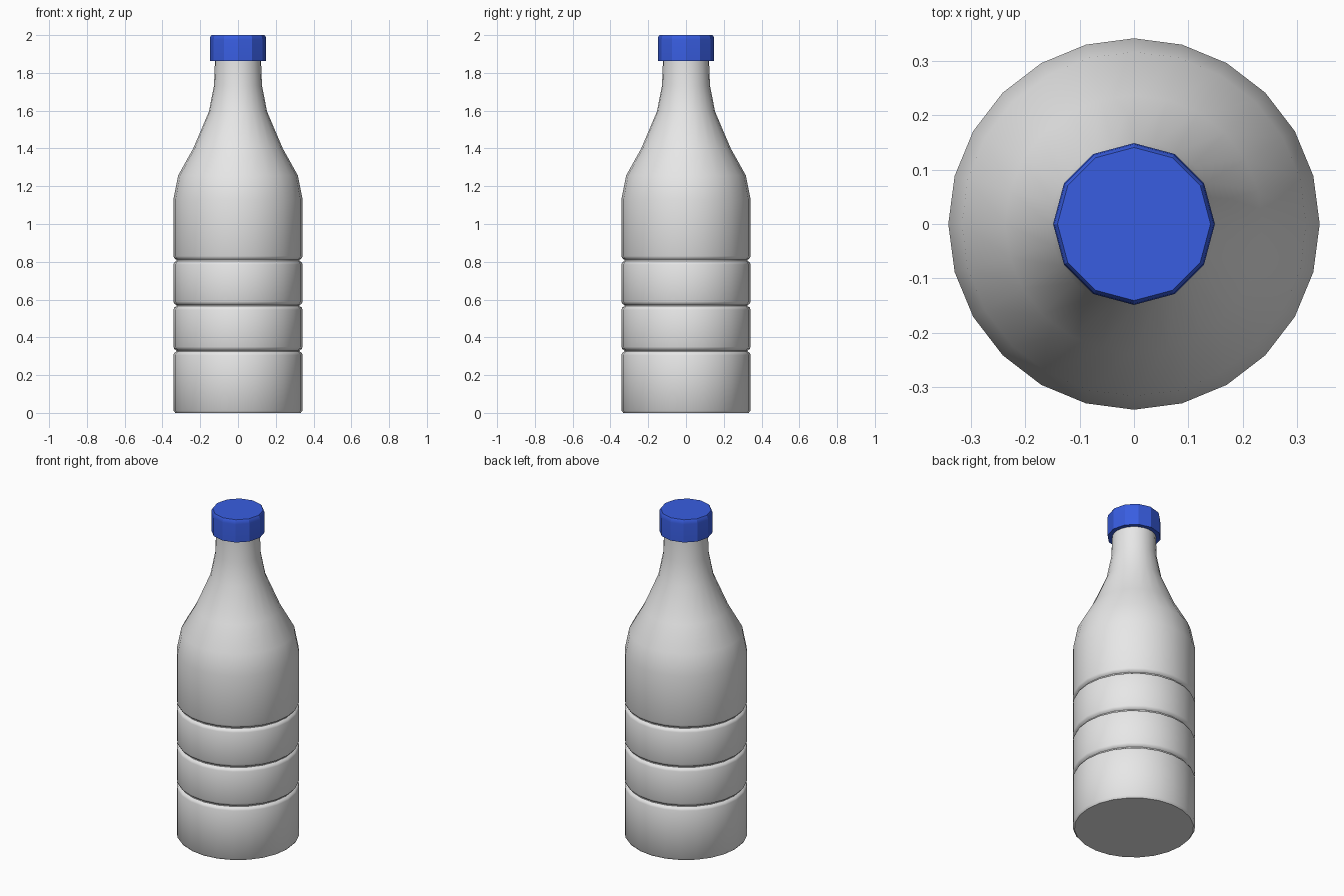
import bpy, bmesh, math

if "Cube" in bpy.data.objects:
    bpy.data.objects.remove(bpy.data.objects["Cube"])

def material(name, rgb):
    m = bpy.data.materials.new(name)
    m.diffuse_color = (*rgb, 1)
    m.use_nodes = True
    m.node_tree.nodes["Principled BSDF"].inputs["Base Color"].default_value = m.diffuse_color
    return m

def lathe(name, profile, sides, mat, angle):
    """Revolve (radius, z) points, bottom to top, and cap both ends."""
    bm = bmesh.new()
    rings = [[bm.verts.new((r * math.cos(2 * math.pi * i / sides),
                            r * math.sin(2 * math.pi * i / sides), z))
              for i in range(sides)] for r, z in profile]
    for a, b in zip(rings, rings[1:]):
        for i in range(sides):
            j = (i + 1) % sides
            bm.faces.new((a[i], a[j], b[j], b[i]))
    bm.faces.new(rings[0][::-1])
    bm.faces.new(rings[-1])
    me = bpy.data.meshes.new(name)
    bm.to_mesh(me)
    bm.free()
    me.materials.append(mat)
    ob = bpy.data.objects.new(name, me)
    bpy.context.collection.objects.link(ob)
    bpy.ops.object.select_all(action='DESELECT')
    ob.select_set(True)
    bpy.context.view_layer.objects.active = ob
    bpy.ops.object.shade_smooth_by_angle(angle=math.radians(angle))
    return ob

grey = material("bottle_grey", (0.8, 0.8, 0.8))
blue = material("cap_blue", (0.04, 0.11, 0.75))

# Bottle body with three pinched grooves
R = 0.342
profile = [(0.332, 0.0), (R, 0.012)]
for z in (0.328, 0.568, 0.808):
    profile += [(R, z - 0.022), (R - 0.005, z - 0.010), (R - 0.016, z - 0.003),
                (R - 0.016, z + 0.003), (R - 0.005, z + 0.010), (R, z + 0.022)]
# Shoulder and neck
profile += [(R, 1.13), (0.317, 1.257), (0.237, 1.40), (0.154, 1.595),
            (0.127, 1.733), (0.122, 1.865), (0.122, 1.90)]
lathe("bottle_body", profile, 24, grey, 50)

# Twelve-sided screw cap with chamfered top
lathe("screw_cap", [(0.149, 1.864), (0.149, 1.975), (0.147, 1.99), (0.141, 2.0)],
      12, blue, 25)
